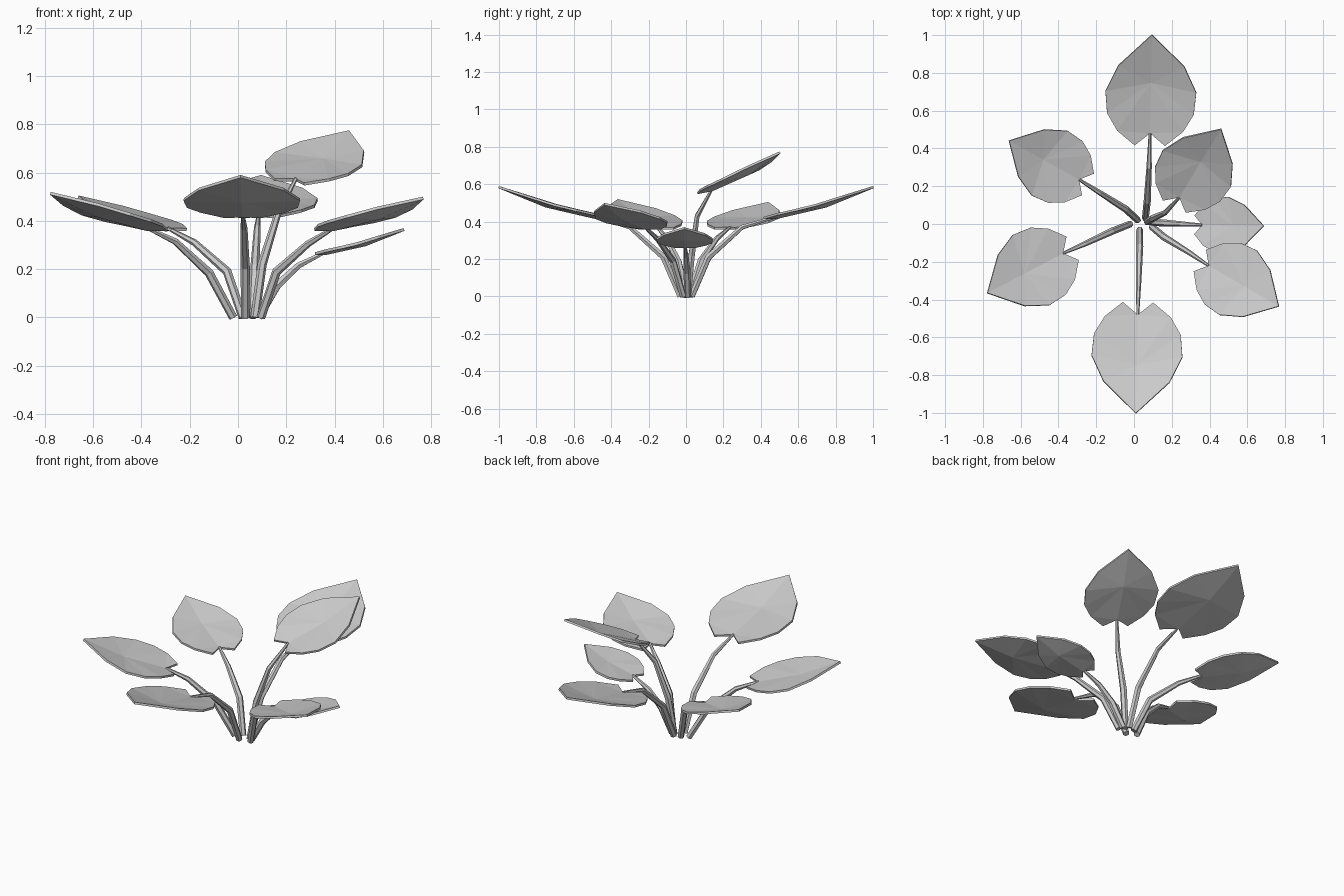
import bpy
from mathutils import Matrix, Vector

cube = bpy.data.objects.get("Cube")
if cube:
    bpy.data.objects.remove(cube)

grey = bpy.data.materials.new("plant_grey")
grey.use_nodes = True
grey.diffuse_color = (0.6, 0.6, 0.6, 1)
grey.node_tree.nodes["Principled BSDF"].inputs["Base Color"].default_value = (0.6, 0.6, 0.6, 1)

# Half outline of a unit-long heart-shaped leaf: along, across, lift
HALF = [(0.68, 0.32, 0.0), (0.42, 0.44, 0.0), (0.2, 0.42, 0.015),
        (0.03, 0.32, 0.03), (-0.115, 0.147, 0.035)]


def make_leaf(name, notch, tip, roll):
    """Heart-shaped blade from its notch to its tip, folded along the midrib."""
    notch, tip = Vector(notch), Vector(tip)
    ahead = (tip - notch).normalized()
    side = (Matrix.Rotation(roll, 3, ahead) @ Vector((0, 0, 1)).cross(ahead)).normalized()
    up = ahead.cross(side)
    size = (tip - notch).length
    local = [(0, 0, 0), (0.5, 0, -0.04), (1, 0, 0)]
    local += HALF + [(a, -b, c) for a, b, c in HALF]
    verts = [notch + (ahead * a + side * b + up * c) * size for a, b, c in local]
    faces = []
    for start, flip in ((3, False), (8, True)):
        p = list(range(start, start + 5))
        half = [(1, 2, p[0]), (1, p[0], p[1]), (1, p[1], p[2]),
                (1, p[2], p[3]), (0, 1, p[3]), (0, p[3], p[4])]
        faces += [f[::-1] if flip else f for f in half]
    mesh = bpy.data.meshes.new(name)
    mesh.from_pydata(verts, [], faces)
    mesh.materials.append(grey)
    leaf = bpy.data.objects.new(name, mesh)
    bpy.context.collection.objects.link(leaf)
    solid = leaf.modifiers.new("thickness", "SOLIDIFY")
    solid.thickness = 0.012
    solid.offset = -1


def make_stem(name, points):
    """Faceted stalk that tapers toward the leaf."""
    curve = bpy.data.curves.new(name, "CURVE")
    curve.dimensions = "3D"
    curve.bevel_depth = 0.019
    curve.bevel_resolution = 1
    curve.use_fill_caps = True
    spline = curve.splines.new("POLY")
    spline.use_smooth = False
    spline.points.add(len(points) - 1)
    for point, co, radius in zip(spline.points, points, (0.95, 1.0, 0.75, 0.4)):
        point.co = (*co, 1)
        point.radius = radius
    curve.materials.append(grey)
    bpy.context.collection.objects.link(bpy.data.objects.new(name, curve))


# name: stalk base, two bends, leaf notch, leaf tip, leaf roll
PLANT = {
    "back": ((0.06, 0.03, 0), (0.07, 0.12, 0.21), (0.08, 0.3, 0.37),
             (0.085, 0.48, 0.425), (0.095, 1.0, 0.59), 0),
    "front": ((0.03, -0.03, 0), (0.03, -0.12, 0.21), (0.025, -0.3, 0.37),
              (0.02, -0.48, 0.425), (0.01, -1.0, 0.59), 0),
    "front_left": ((0.095, -0.015, 0), (0.16, -0.07, 0.19), (0.29, -0.15, 0.305),
                   (0.395, -0.22, 0.37), (0.765, -0.435, 0.5), 0),
    "left": ((0.085, 0.01, 0), (0.16, 0.005, 0.13), (0.25, 0.0, 0.215),
             (0.36, -0.005, 0.27), (0.685, -0.01, 0.37), 0),
    "upper": ((0.07, 0.01, 0), (0.1, 0.03, 0.22), (0.165, 0.06, 0.43),
              (0.24, 0.14, 0.575), (0.46, 0.5, 0.775), 0.14),
    "back_right": ((0.02, 0.02, 0), (-0.045, 0.08, 0.19), (-0.18, 0.165, 0.31),
                   (-0.29, 0.235, 0.37), (-0.66, 0.44, 0.505), 0),
    "front_right": ((-0.02, 0.0, 0), (-0.12, -0.04, 0.185), (-0.26, -0.105, 0.315),
                    (-0.375, -0.155, 0.37), (-0.775, -0.365, 0.52), 0),
}

for place, (*stalk, tip, roll) in PLANT.items():
    make_stem(place + "_stem", stalk)
    make_leaf(place + "_leaf", stalk[-1], tip, roll)
